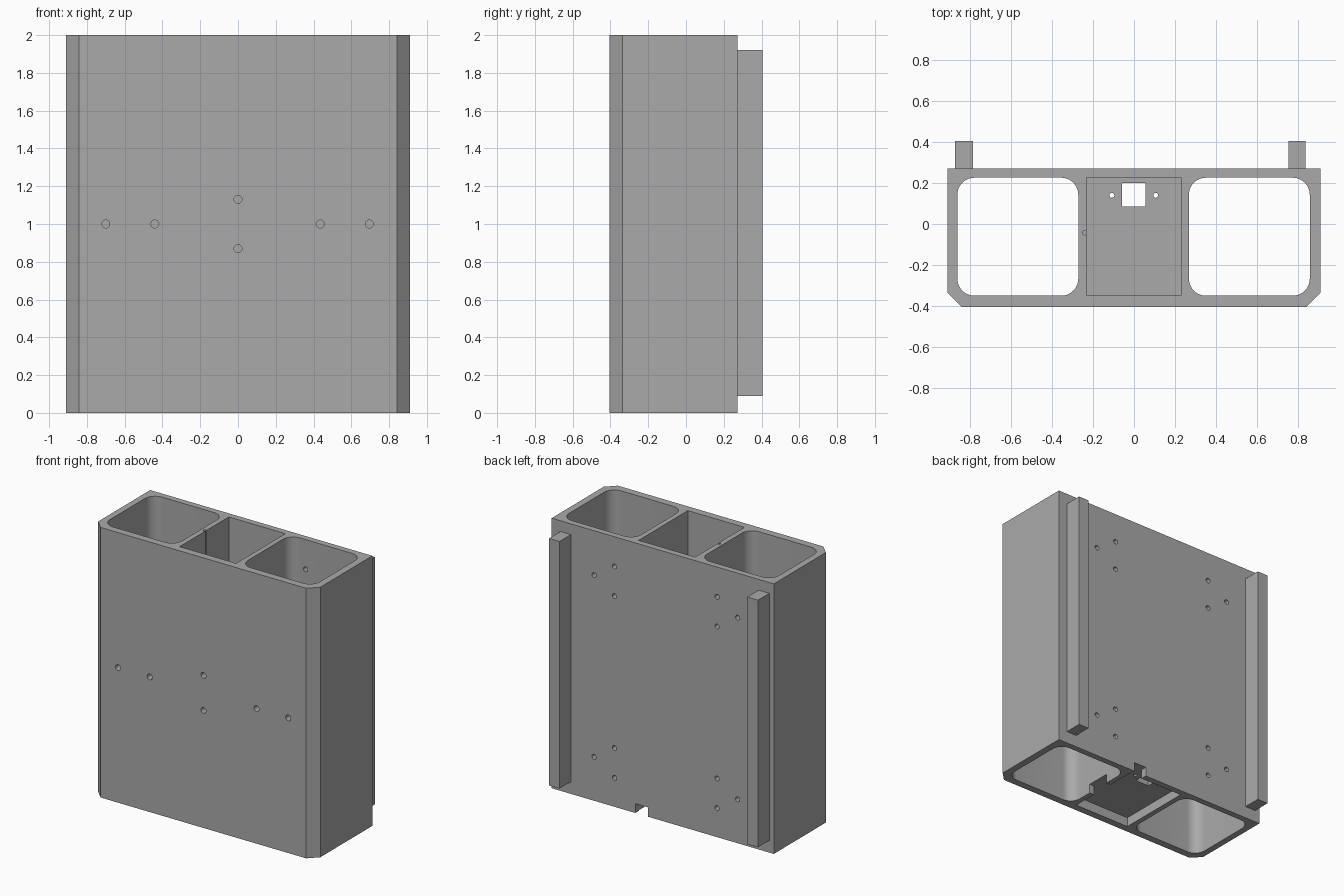
import bpy, bmesh, math
from mathutils import Matrix

if "Cube" in bpy.data.objects:
    bpy.data.objects.remove(bpy.data.objects["Cube"], do_unlink=True)

grey = bpy.data.materials.new("plain grey")
grey.use_nodes = True
grey.diffuse_color = (0.4, 0.4, 0.4, 1)
grey.node_tree.nodes["Principled BSDF"].inputs["Base Color"].default_value = (0.4, 0.4, 0.4, 1)

HEIGHT, FRONT, BACK, HALF = 2.0, -0.405, 0.272, 0.91
POCKET_FRONT, POCKET_BACK = -0.35, 0.226


def add_object(name, bm):
    bmesh.ops.recalc_face_normals(bm, faces=bm.faces)
    mesh = bpy.data.meshes.new(name)
    bm.to_mesh(mesh)
    bm.free()
    mesh.materials.append(grey)
    obj = bpy.data.objects.new(name, mesh)
    bpy.context.collection.objects.link(obj)
    return obj


def prism(name, outline, z0, z1):
    bm = bmesh.new()
    face = bm.faces.new([bm.verts.new((x, y, z0)) for x, y in outline])
    top = bmesh.ops.extrude_face_region(bm, geom=[face])["geom"]
    bmesh.ops.translate(bm, vec=(0, 0, z1 - z0),
                        verts=[v for v in top if isinstance(v, bmesh.types.BMVert)])
    return add_object(name, bm)


def box(name, x0, x1, y0, y1, z0, z1):
    return prism(name, [(x0, y0), (x1, y0), (x1, y1), (x0, y1)], z0, z1)


def rounded_outline(x0, x1, y0, y1, r, steps=10):
    corners = [(x1 - r, y1 - r), (x0 + r, y1 - r), (x0 + r, y0 + r), (x1 - r, y0 + r)]
    return [(cx + r * math.cos(a), cy + r * math.sin(a))
            for i, (cx, cy) in enumerate(corners)
            for a in [(i + k / steps) * math.pi / 2 for k in range(steps + 1)]]


def rod(name, centre, radius, length, along_y=True):
    bm = bmesh.new()
    turn = Matrix.Rotation(math.pi / 2 if along_y else 0, 4, "X")
    bmesh.ops.create_cone(bm, cap_ends=True, segments=20, radius1=radius, radius2=radius,
                          depth=length, matrix=Matrix.Translation(centre) @ turn)
    return add_object(name, bm)


# Main block with chamfered front corners
c = 0.068
body = prism("body", [(-HALF, BACK), (-HALF, FRONT + c), (-HALF + c, FRONT),
                      (HALF - c, FRONT), (HALF, FRONT + c), (HALF, BACK)], 0, HEIGHT)

cutters = []
# Two rounded side pockets running right through
for x0, x1 in ((-0.862, -0.272), (0.268, 0.858)):
    outline = rounded_outline(x0, x1, POCKET_FRONT, POCKET_BACK, 0.083)
    cutters.append(prism("pocket_cutter", outline, -0.1, HEIGHT + 0.1))

# Central bay above and shallow recess below a thin floor
for z0, z1 in ((0.11, HEIGHT + 0.1), (-0.1, 0.07)):
    cutters.append(box("bay_cutter", -0.233, 0.23, POCKET_FRONT, POCKET_BACK, z0, z1))

# Openings in the floor
cutters.append(box("window_cutter", -0.058, 0.055, 0.085, 0.2, 0.02, 0.2))
for x in (-0.108, 0.106):
    cutters.append(rod("floor_hole_cutter", (x, 0.14, 0.1), 0.012, 0.15, along_y=False))

# Cable notches in the back wall and the inner wall, and a groove in the other wall
cutters.append(box("back_notch_cutter", 0.12, 0.225, 0.2, 0.3, -0.1, 0.069))
cutters.append(box("side_notch_cutter", 0.2, 0.3, -0.16, 0.02, -0.1, 0.069))
cutters.append(rod("groove_cutter", (-0.241, -0.042, 1.12), 0.011, 2.0, along_y=False))

# Screw holes through the front wall
for x, z in ((-0.7, 1), (-0.44, 1), (0.435, 1), (0.695, 1), (0, 1.13), (0, 0.87)):
    cutters.append(rod("front_hole_cutter", (x, -0.38, z), 0.021, 0.15))

# Triangular groups of screw holes through the back wall
for x, side in ((0.395, 1), (-0.445, -1)):
    for z in (0.325, 1.67):
        for dx, dz in ((0, 0.11), (0, -0.11), (0.168, 0)):
            cutters.append(rod("back_hole_cutter", (x + side * dx, 0.25, z + dz), 0.018, 0.15))

bpy.context.view_layer.objects.active = body
for cutter in cutters:
    mod = body.modifiers.new("cut", "BOOLEAN")
    mod.operation, mod.solver, mod.object = "DIFFERENCE", "EXACT", cutter
    bpy.ops.object.modifier_apply(modifier=mod.name)
    bpy.data.objects.remove(cutter, do_unlink=True)

# Mounting rails on the back
box("right_rail", -0.873, -0.785, BACK, 0.405, 0.09, 1.92)
box("left_rail", 0.753, 0.838, BACK, 0.405, 0.09, 1.92)

bpy.ops.object.select_all(action="DESELECT")
body.select_set(True)
bpy.context.view_layer.objects.active = body
bpy.ops.object.shade_smooth_by_angle(angle=math.radians(30))
